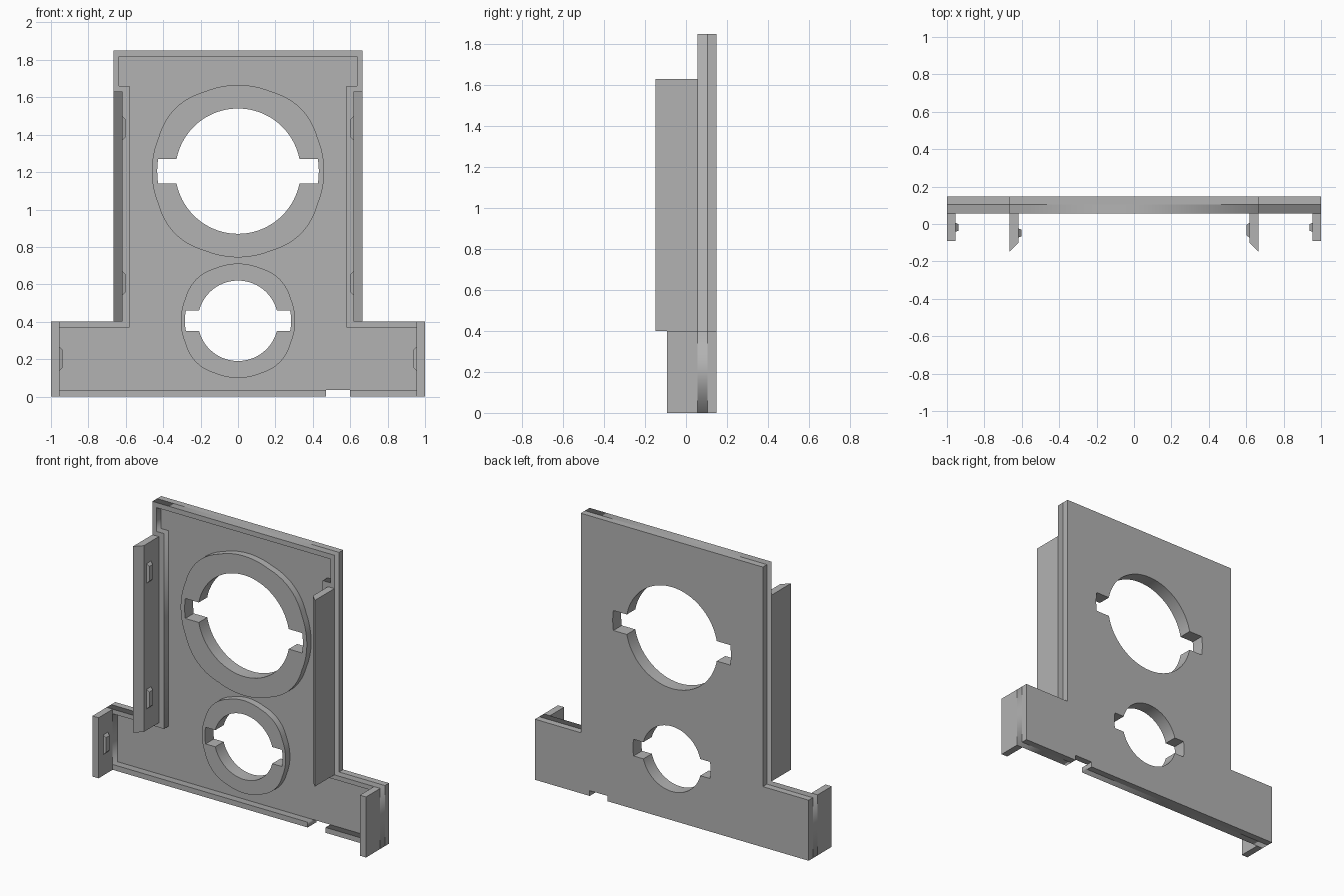
import bpy, bmesh, math

cube = bpy.data.objects.get("Cube")
if cube:
    bpy.data.objects.remove(cube, do_unlink=True)

# One grey for everything
grey = bpy.data.materials.new("plain grey")
grey.use_nodes = True
colour = (0.45, 0.45, 0.45, 1)
grey.diffuse_color = colour
grey.node_tree.nodes["Principled BSDF"].inputs["Base Color"].default_value = colour

BACK, FLOOR, RIM = 0.148, 0.105, 0.056   # depth levels along y


def finish(name, bm, smooth=False):
    bmesh.ops.remove_doubles(bm, verts=bm.verts, dist=1e-5)
    bmesh.ops.recalc_face_normals(bm, faces=bm.faces)
    mesh = bpy.data.meshes.new(name)
    bm.to_mesh(mesh)
    bm.free()
    mesh.materials.clear()
    mesh.materials.append(grey)
    ob = bpy.data.objects.new(name, mesh)
    bpy.context.collection.objects.link(ob)
    if smooth:
        bpy.ops.object.select_all(action='DESELECT')
        ob.select_set(True)
        bpy.context.view_layer.objects.active = ob
        bpy.ops.object.shade_smooth_by_angle(angle=math.radians(25))
    return ob


def plate(name, outlines, y0, y1, smooth=False):
    """Fill x-z outlines (later ones are holes) between two depths."""
    curve = bpy.data.curves.new(name + " profile", 'CURVE')
    curve.dimensions = '2D'
    curve.fill_mode = 'BOTH'
    curve.extrude = (y1 - y0) / 2
    for pts in outlines:
        sp = curve.splines.new('POLY')
        sp.points.add(len(pts) - 1)
        for p, (x, z) in zip(sp.points, pts):
            p.co = (x, z, 0, 1)
        sp.use_cyclic_u = True
    tmp = bpy.data.objects.new(name + " profile", curve)
    bpy.context.collection.objects.link(tmp)
    deps = bpy.context.evaluated_depsgraph_get()
    mesh = bpy.data.meshes.new_from_object(tmp.evaluated_get(deps))
    bm = bmesh.new()
    bm.from_mesh(mesh)
    bpy.data.objects.remove(tmp, do_unlink=True)
    bpy.data.curves.remove(curve)
    bpy.data.meshes.remove(mesh)
    for v in bm.verts:
        x, z, d = v.co
        v.co = (x, (y0 + y1) / 2 - d, z)
    return finish(name, bm, smooth)


def prism(name, section, z0, z1):
    """Extrude an x-y section upward."""
    bm = bmesh.new()
    face = bm.faces.new([bm.verts.new((x, y, z0)) for x, y in section])
    top = bmesh.ops.extrude_face_region(bm, geom=[face])["geom"]
    for v in top:
        if isinstance(v, bmesh.types.BMVert):
            v.co.z = z1
    return finish(name, bm)


def bump(name, side, x, y0, y1, z):
    """Small tapered catch on the inner face of a wall."""
    bm = bmesh.new()
    bmesh.ops.create_cube(bm, size=1)
    for v in bm.verts:
        inner = v.co.x < 0
        k = 0.75 if inner else 1
        v.co = (side * (x - 0.016 if inner else x),
                (y0 + y1) / 2 + v.co.y * (y1 - y0) * k,
                z + v.co.z * 0.13 * k)
    return finish(name, bm)


def arc(cz, r, a, b, n):
    return [(r * math.cos(a + (b - a) * i / n), cz + r * math.sin(a + (b - a) * i / n))
            for i in range(n + 1)]


def slotted_hole(cz, r, reach, h):
    a, b = math.asin(h / r), math.asin(h / reach)
    pi = math.pi
    return (arc(cz, r, a, pi - a, 40) + arc(cz, reach, pi - b, pi + b, 6)
            + arc(cz, r, pi + a, 2 * pi - a, 40) + arc(cz, reach, -b, b, 6))


def lobed_ring(cz, r):
    pts = []
    for i in range(96):
        t = math.tau * i / 96
        k = r * (1 + 0.03 * max(0, -math.cos(4 * t)))
        pts.append((k * math.cos(t), cz + k * math.sin(t)))
    return pts


# Back panel with the two slotted openings and the bottom notch
big_hole = slotted_hole(1.205, 0.335, 0.432, 0.066)
small_hole = slotted_hole(0.405, 0.215, 0.284, 0.055)
outer = [(1, 0), (1, 0.4), (0.665, 0.4), (0.665, 1.85)]
outer += [(-x, z) for x, z in reversed(outer)]
notch = [(0.47, 0), (0.47, 0.035), (0.6, 0.035), (0.6, 0)]
plate("back_panel", [outer + notch, big_hole, small_hole], FLOOR, BACK, True)

# Raised rim around the panel edge, open at the notch
inner = [(0.955, 0.035), (0.955, 0.37), (0.58, 0.37), (0.58, 1.66), (0.635, 1.66), (0.635, 1.817)]
inner += [(-x, z) for x, z in reversed(inner)]
rim = [notch[3]] + outer + notch[:2] + inner[::-1] + [notch[2]]
plate("rim", [rim], RIM, FLOOR)

# Raised collars around the openings
plate("large_collar", [lobed_ring(1.205, 0.461), big_hole], RIM + 0.004, FLOOR, True)
plate("small_collar", [lobed_ring(0.405, 0.306), small_hole], RIM + 0.004, FLOOR, True)

# Side walls and their catches
for side, label in ((1, "left"), (-1, "right")):
    tall = [(0.665, RIM), (0.665, -0.148), (0.618, -0.1), (0.618, RIM)]
    prism(label + "_tall_wall", [(side * x, y) for x, y in tall], 0.4, 1.63)
    low = [(1, RIM), (1, -0.092), (0.955, -0.092), (0.955, RIM)]
    prism(label + "_low_wall", [(side * x, y) for x, y in low], 0, 0.4)
    back = 0.006 if side > 0 else -0.024
    for z, pos in ((1.435, "upper"), (0.605, "lower")):
        bump(f"{label}_{pos}_catch", side, 0.618, -0.072, back, z)
    bump(label + "_base_catch", side, 0.955, -0.042, 0.006, 0.203)
